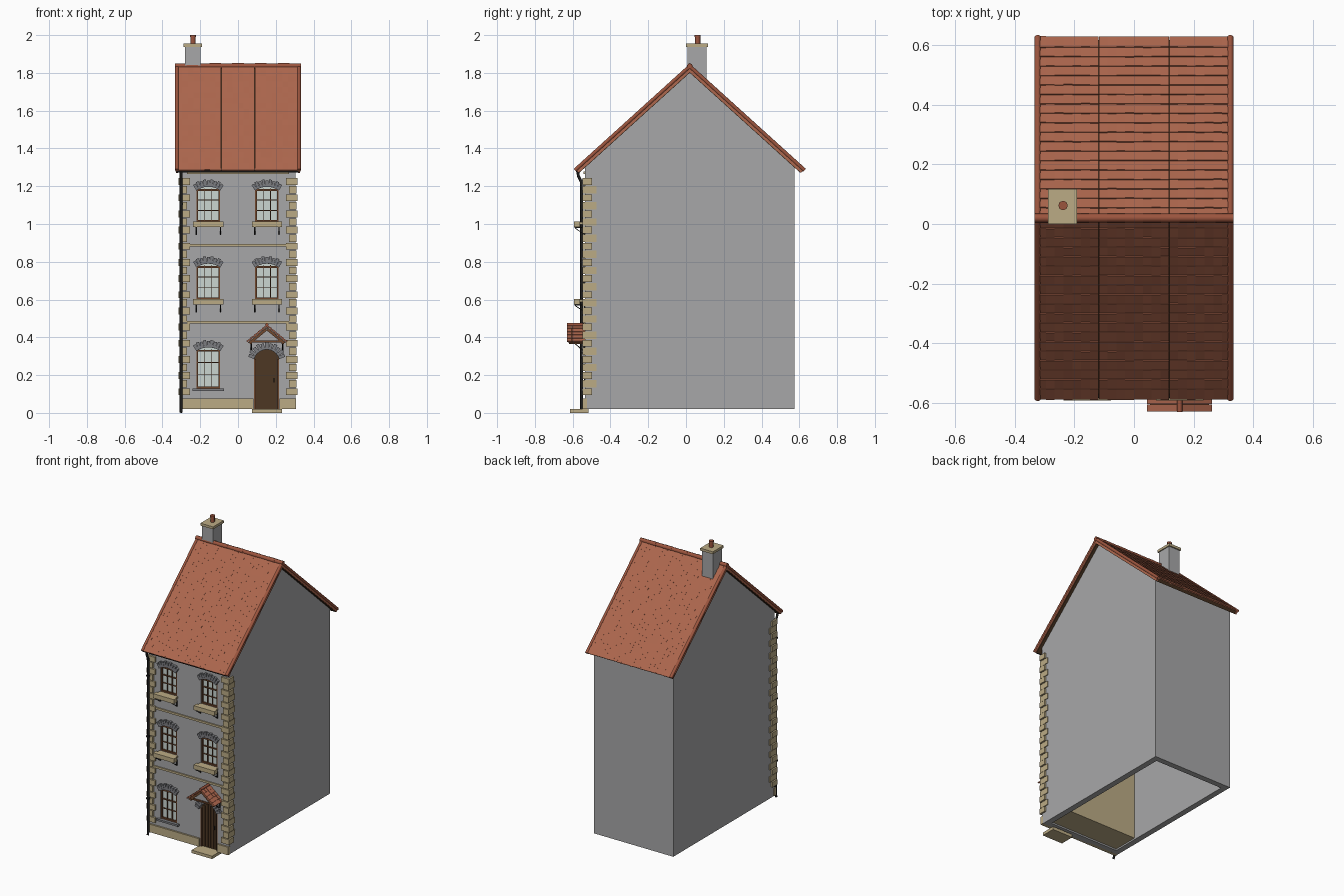
import bpy, bmesh, math, random
from mathutils import Matrix, Vector

if "Cube" in bpy.data.objects:
    bpy.data.objects.remove(bpy.data.objects["Cube"])

random.seed(4)


def mat(name, r, g, b):
    m = bpy.data.materials.new(name)
    m.diffuse_color = (r, g, b, 1)
    m.use_nodes = True
    m.node_tree.nodes["Principled BSDF"].inputs["Base Color"].default_value = m.diffuse_color
    return m


GREY = mat("wall_grey", .39, .39, .395)
STONE = mat("cream_stone", .50, .41, .235)
TILE = mat("roof_tile", .42, .135, .075)
RIDGE = mat("ridge_tile", .33, .09, .048)
DARK = mat("dark_wood", .075, .038, .017)
FRAME = mat("window_wood", .16, .065, .028)
GLASS = mat("pale_glass", .60, .67, .64)
ARCH = mat("arch_grey", .2, .205, .22)
IRON = mat("black_iron", .012, .012, .012)


def finish(bm, name, m):
    bmesh.ops.recalc_face_normals(bm, faces=bm.faces)
    me = bpy.data.meshes.new(name)
    bm.to_mesh(me)
    bm.free()
    ob = bpy.data.objects.new(name, me)
    bpy.context.collection.objects.link(ob)
    me.materials.append(m)
    return ob


def add_box(bm, c, s, rot=Matrix()):
    bmesh.ops.create_cube(bm, size=1, matrix=Matrix.Translation(c) @ rot @ Matrix.Diagonal((*s, 1)))


def span(bm, x0, x1, y0, y1, z0, z1):
    add_box(bm, ((x0 + x1) / 2, (y0 + y1) / 2, (z0 + z1) / 2), (x1 - x0, y1 - y0, z1 - z0))


def block(name, m, *spans):
    bm = bmesh.new()
    for s in spans:
        span(bm, *s)
    return finish(bm, name, m)


def add_prism(bm, pts, a, b, axis):
    # polygon in xz extruded along y, or in yz extruded along x
    put = (lambda p: (p[0], a, p[1])) if axis == 'y' else (lambda p: (a, p[0], p[1]))
    f = bm.faces.new([bm.verts.new(put(p)) for p in pts])
    ext = bmesh.ops.extrude_face_region(bm, geom=[f])
    d = Vector((0, b - a, 0)) if axis == 'y' else Vector((b - a, 0, 0))
    bmesh.ops.translate(bm, vec=d, verts=[v for v in ext['geom'] if isinstance(v, bmesh.types.BMVert)])


def prism(name, m, pts, a, b, axis):
    bm = bmesh.new()
    add_prism(bm, pts, a, b, axis)
    return finish(bm, name, m)


def pipe(name, m, pts, r):
    cu = bpy.data.curves.new(name, 'CURVE')
    cu.dimensions = '3D'
    cu.bevel_depth, cu.bevel_resolution, cu.use_fill_caps = r, 2, True
    sp = cu.splines.new('POLY')
    sp.points.add(len(pts) - 1)
    for q, p in zip(sp.points, pts):
        q.co = (*p, 1)
    ob = bpy.data.objects.new(name, cu)
    bpy.context.collection.objects.link(ob)
    cu.materials.append(m)
    return ob


def arc_of(w, rise):
    r = (w * w / 4 + rise * rise) / (2 * rise)
    return r, math.asin(w / 2 / r)


def arched(cx, w, z0, z1, rise):
    r, t = arc_of(w, rise)
    arc = [(cx + r * math.sin(t - 2 * t * i / 10), z1 - r + r * math.cos(t - 2 * t * i / 10)) for i in range(11)]
    return [(cx - w / 2, z0), (cx + w / 2, z0)] + arc


FY = -.535   # front wall plane
RY = .02     # ridge position

# Openings: centre x, width, bottom, crown, rise
windows = [(-.157, .125, .13, .347, .02)]
windows += [(x, .125, z0, z1, .02) for x in (-.157, .153) for z0, z1 in ((.60, .79), (1.01, 1.197))]
door = (.152, .132, .02, .335, .05)

# Hollow walls with recessed openings
walls = prism("walls", GREY, [(FY, .02), (.575, .02), (.575, 1.31), (RY, 1.815), (FY, 1.31)], -.305, .305, 'x')
bm = bmesh.new()
add_prism(bm, [(-.49, -.1), (.535, -.1), (.535, 1.29), (RY, 1.76), (-.49, 1.29)], -.265, .265, 'x')
for o in windows + [door]:
    add_prism(bm, arched(*o[:2], o[2] - (.01 if o is door else 0), *o[3:]), FY - .1, FY + .022, 'y')
cutter = finish(bm, "opening_cutter", GREY)
mod = walls.modifiers.new("openings", 'BOOLEAN')
mod.object, mod.solver = cutter, 'EXACT'
bpy.context.view_layer.objects.active = walls
bpy.ops.object.modifier_apply(modifier=mod.name)
bpy.data.objects.remove(cutter)

# Cream lining behind the front wall
block("front_lining", STONE, (-.264, .264, -.489, -.31, .03, 1.2))

# Stone trim
block("plinth", STONE, (-.307, .083, FY - .012, FY + .01, .02, .075), (.221, .307, FY - .012, FY + .01, .02, .075))
block("string_courses", STONE, *[(-.27, .27, FY - .008, FY + .01, z - .007, z + .007) for z in (.48, .888, 1.272)])
block("door_step", STONE, (.075, .232, -.615, FY + .02, 0, .02))

# Alternating corner stones
bm = bmesh.new()
for i in range(27):
    z = .112 + i * .0428
    front, side = ((.062, .038), (.04, .06))[i % 2]
    h = .039 if i % 2 else .036
    out = .316 if i % 2 == 0 else .311
    for s in (-1, 1):
        a, b = sorted((s * (out - front), s * out))
        span(bm, a, b, FY - .014, FY + side, z - h / 2, z + h / 2)
finish(bm, "corner_stones", STONE)

# Glazing, frames and glazing bars
bm_g, bm_f = bmesh.new(), bmesh.new()
for cx, w, z0, z1, rise in windows:
    add_prism(bm_g, arched(cx, w, z0, z1, rise), FY + .016, FY + .021, 'y')
    y0, y1, hw = FY + .004, FY + .018, w / 2
    zt = z1 - rise
    for s in (-1, 1):
        span(bm_f, *sorted((cx + s * hw, cx + s * (hw - .009))), y0, y1, z0, zt)
        span(bm_f, *sorted((cx + s * .017, cx + s * .0205)), y0 + .004, y1, z0, z1 - .008)
    span(bm_f, cx - hw, cx + hw, y0, y1, z0, z0 + .01)
    span(bm_f, cx - hw, cx + hw, y0, y1, zt - .002, zt + .007)
    for k, t in ((.36, .0035), (.68, .006)):
        zz = z0 + (zt - z0) * k
        span(bm_f, cx - hw, cx + hw, y0 + .003, y1, zz, zz + t)
finish(bm_g, "window_glass", GLASS)
finish(bm_f, "window_frames", FRAME)

# Arch stones over every opening
bm = bmesh.new()
for cx, w, z0, z1, rise in windows + [door]:
    r, t = arc_of(w, rise)
    n = 11 if rise > .03 else 9
    for i in range(n):
        a = -t + 2 * t * (i + .5) / n
        hh = .034 + .005 * (i % 2)
        rr = r + hh / 2
        add_box(bm, (cx + rr * math.sin(a), FY - .005, z1 - r + rr * math.cos(a)),
                (2 * t * r / n * 1.08, .026, hh), Matrix.Rotation(a, 4, 'Y'))
finish(bm, "arch_stones", ARCH)

# Sills and window boxes on iron brackets
block("lower_sill", ARCH, (-.24, -.075, FY - .018, FY + .02, .117, .13))
bm_s, bm_i = bmesh.new(), bmesh.new()
for cx, w, z0, z1, rise in windows[1:]:
    span(bm_s, cx - .08, cx + .08, -.592, -.56, z0 - .027, z0 + .003)
    span(bm_s, cx - .07, cx + .07, -.562, FY + .02, z0 - .012, z0)
    for s in (-1, 1):
        x = cx + s * .064
        span(bm_i, x - .003, x + .003, -.59, FY, z0 - .032, z0 - .027)
        span(bm_i, x - .003, x + .003, FY - .005, FY, z0 - .068, z0 - .027)
        add_box(bm_i, (x, -.563, z0 - .048), (.005, .06, .004), Matrix.Rotation(-.6, 4, 'X'))
finish(bm_s, "window_boxes", STONE)
finish(bm_i, "window_box_brackets", IRON)

# Plank door
prism("door_panel", DARK, arched(.152, .132, .02, .335, .05), FY + .012, FY + .021, 'y')
block("door_planks", DARK, *[(.152 + k * .021 - .0085, .152 + k * .021 + .0085, FY + .006, FY + .014, .024,
                              .322 - .004 * k * k) for k in range(-2, 3)])
block("door_frame", FRAME, (.086, .094, FY, FY + .02, .02, .285), (.21, .218, FY, FY + .02, .02, .285))
block("door_handle", IRON, (.188, .194, FY - .004, FY + .01, .16, .185))

# Door canopy: tiled slopes, ridge, timber frame and iron brackets
bm_t, bm_w, bm_i = bmesh.new(), bmesh.new(), bmesh.new()
ca = math.atan(.82)
for s in (-1, 1):
    R = Matrix.Rotation(s * ca, 4, 'Y')
    for row in range(5):
        for k in range(4):
            d = .012 + row * .0205
            p = Vector((.153 + s * d, -.617 + k * .0245, .463 - d * .82))
            add_box(bm_t, p, (.031, .0235, .008), R @ Matrix.Rotation(s * -.12, 4, 'Y'))
    add_box(bm_w, (.153 + s * .049, -.58, .411), (.125, .086, .006), R)
    add_box(bm_w, (.153 + s * .047, -.615, .405), (.115, .01, .012), R)
    x = .153 + s * .083
    span(bm_w, x - .005, x + .005, -.62, FY, .365, .378)
    span(bm_i, x - .004, x + .004, FY - .006, FY, .315, .37)
    add_box(bm_i, (x, -.562, .345), (.006, .065, .005), Matrix.Rotation(-.7, 4, 'X'))
span(bm_w, .068, .238, -.618, -.61, .372, .382)
finish(bm_t, "canopy_tiles", TILE)
finish(bm_w, "canopy_timber", FRAME)
finish(bm_i, "canopy_brackets", IRON)
prism("canopy_gable", GREY, [(.075, .38), (.231, .38), (.153, .444)], -.606, -.6, 'y')
pipe("canopy_ridge", RIDGE, [(.153, -.63, .467), (.153, FY, .467)], .009)

# Main roof: boards below, overlapping tiles, verge and ridge tiles
slope = .905
ang = math.atan(slope)
half = .602
length = half / math.cos(ang)
bm_b, bm_t = bmesh.new(), bmesh.new()
rows, cols = 19, 22
pitch, wide = length / rows, .65 / cols
for s in (-1, 1):
    R = Matrix.Rotation(-s * ang, 4, 'X')
    mid = Vector((0, RY + s * half / 2, 1.83 - slope * half / 2))
    nrm = R @ Vector((0, 0, 1))
    add_box(bm_b, mid - nrm * .012, (.65, length - .01, .02), R)
    for r in range(rows):
        d = (r + .5) * pitch * math.cos(ang)
        for c in range(cols):
            p = Vector((-.325 + (c + .5) * wide, RY + s * d, 1.83 - slope * d)) + nrm * .004
            tilt = Matrix.Rotation(-s * (.06 + random.uniform(0, .05)), 4, 'X')
            add_box(bm_t, p, (wide * .995, pitch * 1.15 + random.uniform(0, .004), .008), R @ tilt)
    for x in (-.323, .323):
        a = Vector((x, RY, 1.834))
        b = Vector((x, RY + s * (half + .005), 1.834 - slope * (half + .005)))
        pipe("verge_tiles", RIDGE, [a, b], .0105)
        add_box(bm_t, mid + Vector((x, 0, 0)) - nrm * .008, (.012, length, .022), R)
finish(bm_b, "roof_boards", DARK)
finish(bm_t, "roof_tiles", TILE)
for i in range(11):
    x = -.333 + i * .0605
    pipe("ridge_tile", RIDGE, [(x, RY, 1.836), (x + .0615, RY, 1.836)], .0145 + .001 * (i % 2))

# Gutter and downpipe
pipe("gutter", IRON, [(-.325, -.573, 1.283), (.32, -.573, 1.283)], .011)
pipe("downpipe", IRON, [(-.301, -.573, 1.28), (-.301, -.57, 1.255), (-.301, -.555, 1.225), (-.301, -.553, 1.2),
                        (-.301, -.553, .02), (-.301, -.56, .003)], .0075)
block("downpipe_clips", IRON, *[(-.311, -.291, -.562, FY, z, z + .012) for z in (.25, .68, 1.1)])

# Chimney with cap and pot
block("chimney_stack", GREY, (-.281, -.198, .007, .108, 1.74, 1.94))
block("chimney_cap", STONE, (-.288, -.191, .0, .117, 1.938, 1.955))
pipe("chimney_pot", RIDGE, [(-.238, .062, 1.95), (-.238, .062, 2.0)], .0135)
pipe("chimney_pot_rim", RIDGE, [(-.238, .062, 1.99), (-.238, .062, 2.0)], .016)
